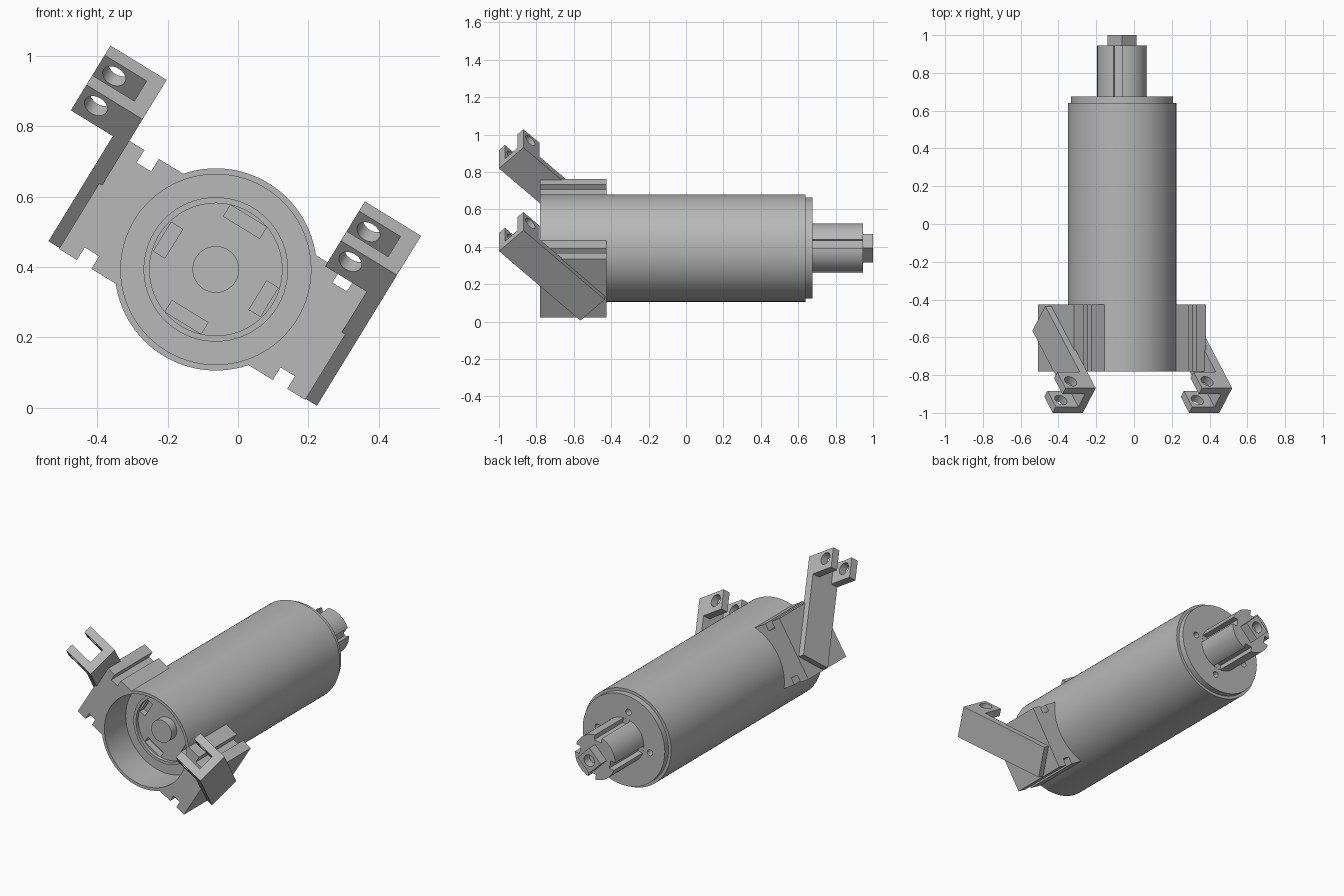
import bpy, bmesh, math
from mathutils import Matrix, Vector

if "Cube" in bpy.data.objects:
    bpy.data.objects.remove(bpy.data.objects["Cube"], do_unlink=True)

grey = bpy.data.materials.new("plain grey")
grey.use_nodes = True
grey.diffuse_color = (0.48, 0.48, 0.48, 1)
grey.node_tree.nodes["Principled BSDF"].inputs["Base Color"].default_value = grey.diffuse_color

# Frames: the barrel axis, and the bracket frame tilted about that axis
AXIS = Matrix.Translation((-0.063, 0, 0.393))
TILT = AXIS @ Matrix.Rotation(math.radians(31.5), 4, 'Y')
# Arm frame: x across, y over the arm's width, z along the arm
ARM = TILT @ Matrix.Translation((0, -0.565, -0.18)) @ Matrix.Rotation(math.radians(45), 4, 'X')
SPIN = -math.radians(10)


def finish(name, bm, frame):
    bmesh.ops.transform(bm, matrix=frame, verts=bm.verts)
    bmesh.ops.recalc_face_normals(bm, faces=bm.faces)
    mesh = bpy.data.meshes.new(name)
    bm.to_mesh(mesh)
    bm.free()
    mesh.materials.append(grey)
    ob = bpy.data.objects.new(name, mesh)
    bpy.context.collection.objects.link(ob)
    return ob


def box(name, frame, xs, ys, zs):
    bm = bmesh.new()
    bmesh.ops.create_cube(bm, size=1)
    for v in bm.verts:
        v.co = Vector([sum(r) / 2 + c * 2 * (r[1] - r[0]) / 2 for c, r in zip(v.co, (xs, ys, zs))])
    return finish(name, bm, frame)


def lathe(name, frame, profile, steps=96):
    """Revolve (radius, y) points about the y axis."""
    bm = bmesh.new()
    vs = [bm.verts.new((r, y, 0)) for r, y in profile]
    edges = [bm.edges.new(p) for p in zip(vs, vs[1:])]
    bmesh.ops.spin(bm, geom=vs + edges, cent=(0, 0, 0), axis=(0, 1, 0),
                   angle=math.tau, steps=steps, use_duplicate=False)
    bmesh.ops.remove_doubles(bm, verts=bm.verts, dist=0.0001)
    return finish(name, bm, frame)


def rod(name, frame, r, y0, y1, steps=32):
    return lathe(name, frame, [(0, y0), (r, y0), (r, y1), (0, y1)], steps)


def combine(ob, others, operation='DIFFERENCE'):
    bpy.context.view_layer.objects.active = ob
    for other in others:
        mod = ob.modifiers.new("combine", 'BOOLEAN')
        mod.object, mod.operation, mod.solver = other, operation, 'EXACT'
        bpy.ops.object.modifier_apply(modifier=mod.name)
        bpy.data.objects.remove(other, do_unlink=True)


def quarter(frame, k, offset=0):
    return frame @ Matrix.Rotation(offset + k * math.pi / 2, 4, 'Y')


# Barrel: open front, stepped floor with a centre boss, stepped rear cap
barrel = lathe("barrel", AXIS, [
    (0, -0.63), (0.066, -0.63), (0.066, -0.58), (0.188, -0.58), (0.188, -0.6),
    (0.205, -0.6), (0.205, -0.58), (0.27, -0.58), (0.27, -0.78), (0.287, -0.78),
    (0.287, 0.64), (0.27, 0.64), (0.27, 0.675), (0, 0.675)])
cuts = []
for k in range(4):
    w = 0.06 if k % 2 else 0.048
    cuts.append(box("floor_slot", quarter(TILT, k), (0.14, 0.178), (-0.7, -0.54), (-w, w)))
    hole = quarter(AXIS, k, SPIN) @ Matrix.Translation((0.175, 0, 0))
    cuts.append(rod("cap_hole", hole, 0.018, 0.63, 0.7, 20))
combine(barrel, cuts)

# Rear shaft with four lengthwise grooves
shaft = rod("rear_shaft", AXIS, 0.132, 0.66, 0.945, 64)
combine(shaft, [box("groove", quarter(AXIS, k, SPIN), (0.1, 0.2), (0.676, 1), (-0.023, 0.023))
                for k in range(4)])

# Square end nub with a blind hole
nub = rod("end_nub", AXIS, 0.076, 0.93, 1.0, 4)
combine(nub, [rod("nub_hole", AXIS, 0.034, 0.95, 1.1, 32)])

# Side flanges with small grooves, hugging the barrel
flange = box("side_flanges", TILT, (-0.41, 0.41), (-0.78, -0.425), (-0.183, 0.183))
cuts = [rod("bore", TILT, 0.28, -1, 0, 96)]
for sx in (-1, 1):
    for sz in (-1, 1):
        cuts.append(box("notch", TILT, sorted((sx * 0.302, sx * 0.35)), (-1, 0),
                        sorted((sz * 0.141, sz * 0.3))))
combine(flange, cuts)

# Slanted arms, each ending in a two-prong clevis pointing the same way
arms = []
END, WIDTH, PRONG = 0.615, 0.185, 0.045
for name, x0, x1 in (("left_arm", 0.398, 0.447), ("right_arm", -0.447, -0.4)):
    arm = box(name, ARM, (x0, x1), (0, WIDTH), (0, END))
    clevis = box("clevis", ARM, (x1 - 0.187, x1), (0, WIDTH), (0.495, END))
    gap = box("gap", ARM, (x1 - 0.3, x1 - 0.04), (PRONG, WIDTH - PRONG), (0.4, 0.8))
    pin = ARM @ Matrix.Translation((x1 - 0.133, 0, 0.563))
    combine(clevis, [gap, rod("pin_hole", pin, 0.035, -0.1, 0.3, 32)])
    combine(arm, [clevis], 'UNION')
    arms.append(arm)

# Smooth round surfaces, keep edges crisp
bpy.ops.object.select_all(action='DESELECT')
for ob in [barrel, shaft, nub, flange] + arms:
    ob.select_set(True)
bpy.context.view_layer.objects.active = barrel
bpy.ops.object.shade_smooth_by_angle(angle=math.radians(30))
